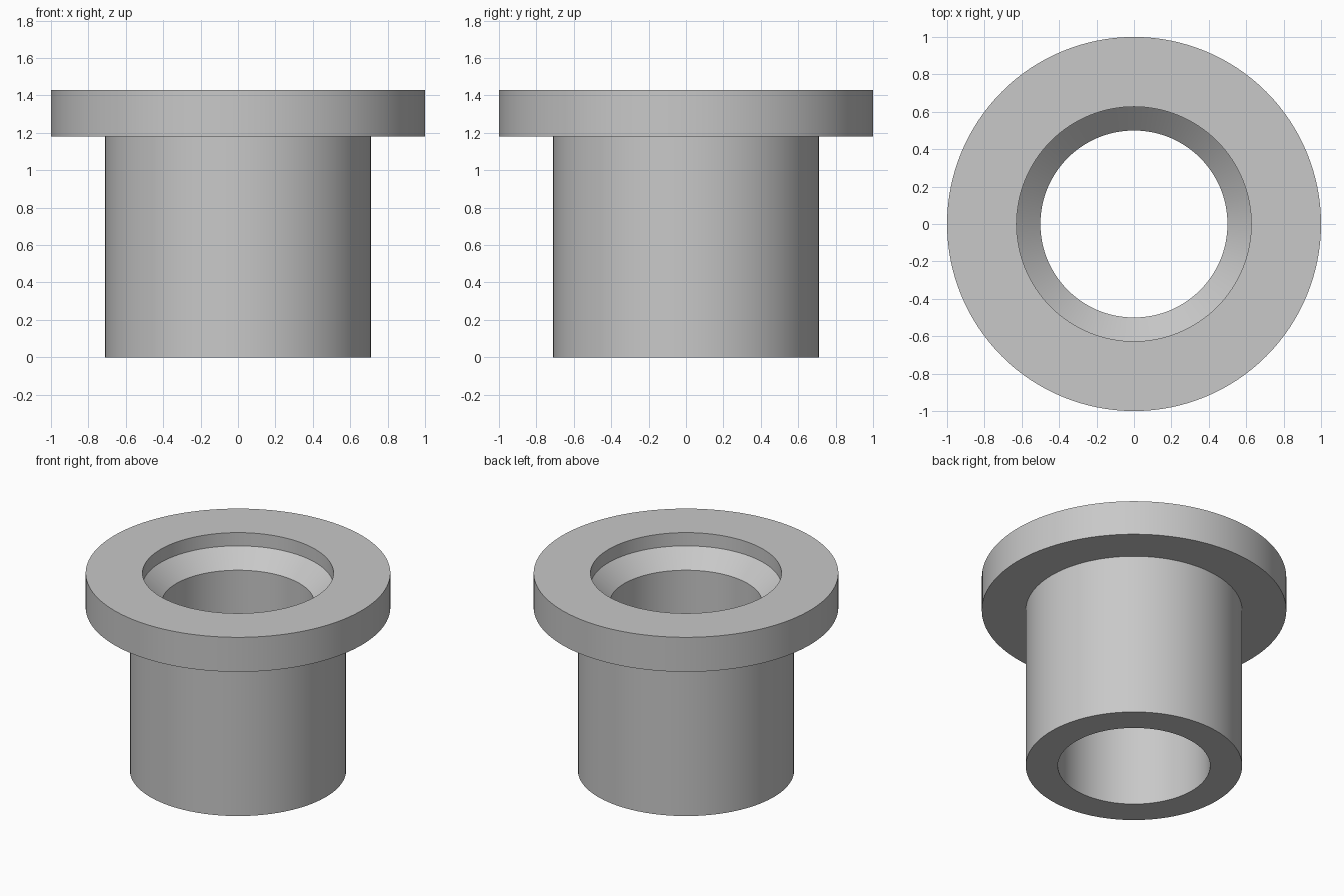
import bpy
import bmesh
from math import radians, tau, cos, sin

cube = bpy.data.objects.get("Cube")
if cube:
    bpy.data.objects.remove(cube, do_unlink=True)

SEGMENTS = 128

# Single grey metal
grey = bpy.data.materials.new("light grey metal")
grey.use_nodes = True
colour = (0.58, 0.58, 0.58, 1)
grey.diffuse_color = colour
grey.node_tree.nodes["Principled BSDF"].inputs["Base Color"].default_value = colour


def revolve(name, profile):
    """Turn a closed (radius, height) profile around z into a solid."""
    bm = bmesh.new()
    rings = [[bm.verts.new((r * cos(tau * i / SEGMENTS), r * sin(tau * i / SEGMENTS), z))
              for i in range(SEGMENTS)] for r, z in profile]
    for a, b in zip(rings, rings[1:] + rings[:1]):
        for i in range(SEGMENTS):
            j = (i + 1) % SEGMENTS
            bm.faces.new((a[i], a[j], b[j], b[i]))
    bmesh.ops.recalc_face_normals(bm, faces=bm.faces)
    mesh = bpy.data.meshes.new(name)
    bm.to_mesh(mesh)
    bm.free()
    mesh.materials.append(grey)
    obj = bpy.data.objects.new(name, mesh)
    bpy.context.collection.objects.link(obj)
    bpy.ops.object.select_all(action='DESELECT')
    obj.select_set(True)
    bpy.context.view_layer.objects.active = obj
    bpy.ops.object.shade_smooth_by_angle(angle=radians(25))
    return obj


# Sleeve, flange, counterbore and conical seat as one turned part
revolve("flanged_bushing", [
    (0.5, 0), (0.71, 0),            # bottom ring
    (0.71, 1.18), (1, 1.18),        # sleeve and flange underside
    (1, 1.43), (0.627, 1.43),       # flange rim and top
    (0.627, 1.334), (0.5, 1.217),   # counterbore and seat
])
